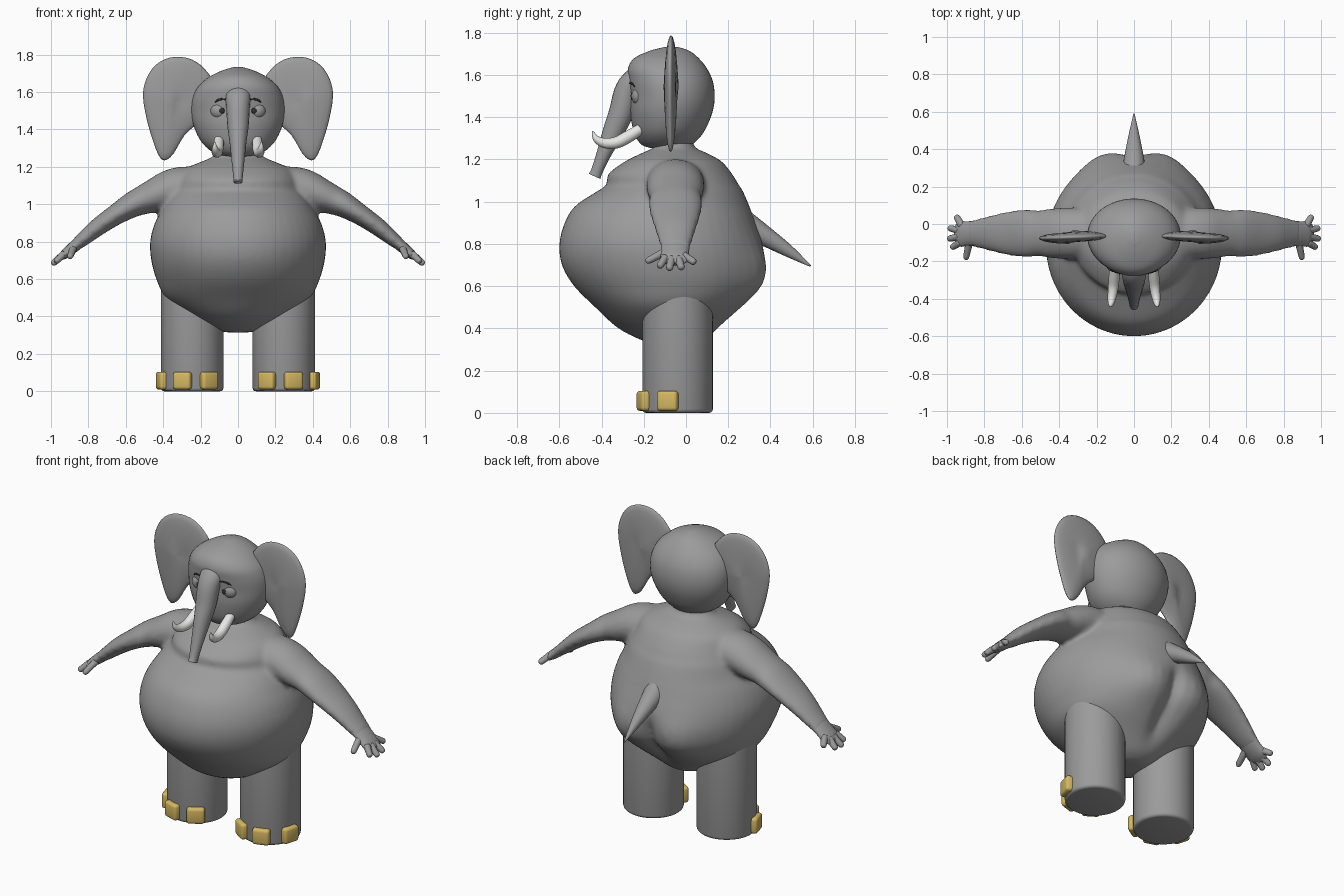
import bpy, bmesh
from math import cos, sin, pi, exp, sqrt, atan2
from mathutils import Vector, Matrix

cube = bpy.data.objects.get("Cube")
if cube:
    bpy.data.objects.remove(cube, do_unlink=True)


def material(name, r, g, b):
    m = bpy.data.materials.new(name)
    m.use_nodes = True
    m.diffuse_color = (r, g, b, 1)
    node = next(n for n in m.node_tree.nodes if n.type == 'BSDF_PRINCIPLED')
    node.inputs["Base Color"].default_value = (r, g, b, 1)
    node.inputs["Roughness"].default_value = 0.7
    return m


GREY = material("grey skin", .33, .33, .33)
YELLOW = material("yellow nail", .66, .48, .12)
IVORY = material("ivory tusk", .85, .85, .83)
DARK = material("dark eye", .03, .03, .03)


def finish(name, bm, mat):
    """Turn a bmesh into a smooth-shaded object."""
    bmesh.ops.recalc_face_normals(bm, faces=bm.faces)
    for f in bm.faces:
        f.smooth = True
    me = bpy.data.meshes.new(name)
    bm.to_mesh(me)
    bm.free()
    me.materials.append(mat)
    ob = bpy.data.objects.new(name, me)
    bpy.context.collection.objects.link(ob)
    return ob


def spline(rows, n=5):
    """Catmull-Rom interpolation of a table of numbers."""
    out = []
    for i in range(len(rows) - 1):
        quad = (rows[max(i - 1, 0)], rows[i], rows[i + 1], rows[min(i + 2, len(rows) - 1)])
        for k in range(n):
            t = k / n
            out.append([b + .5 * t * (c - a + t * (2 * a - 5 * b + 4 * c - d + t * (3 * (b - c) + d - a)))
                        for a, b, c, d in zip(*quad)])
    return out + [list(rows[-1])]


def skin(bm, rings):
    """Bridge a list of point rings and cap both ends."""
    loops = [[bm.verts.new(p) for p in ring] for ring in rings]
    for a, b in zip(loops, loops[1:]):
        for i in range(len(a)):
            j = (i + 1) % len(a)
            bm.faces.new((a[i], a[j], b[j], b[i]))
    bm.faces.new(loops[0])
    bm.faces.new(loops[-1])


def stack(bm, rows, crease=0, seg=48):
    """Horizontal sections: height, front y, back y, half width."""
    rings = []
    for z, yf, yb, w in spline(rows):
        ring = []
        for i in range(seg):
            a = 2 * pi * i / seg
            x, s = w * cos(a), sin(a)
            y = (yf + yb) / 2 + (yb - yf) / 2 * s
            if s > 0:
                y -= crease * s * exp(-(x / .05) ** 2) * exp(-((z - .58) / .17) ** 4)
                y += crease * .5 * s * exp(-((abs(x) - .2) / .1) ** 2) * exp(-((z - .62) / .15) ** 2)
            ring.append((x, y, z))
        rings.append(ring)
    skin(bm, rings)


def tube(bm, rows, side, seg=20):
    """Tapered limb: x, y, z, radius along side, radius across."""
    pts = spline(rows)
    side = Vector(side)
    rings = []
    for i, p in enumerate(pts):
        c = Vector(p[:3])
        t = Vector(pts[min(i + 1, len(pts) - 1)][:3]) - Vector(pts[max(i - 1, 0)][:3])
        u = (side - t * (side.dot(t) / t.dot(t))).normalized()
        v = t.cross(u).normalized()
        rings.append([c + u * p[3] * cos(2 * pi * k / seg) + v * p[4] * sin(2 * pi * k / seg)
                      for k in range(seg)])
    skin(bm, rings)


def ball(bm, centre, size):
    m = Matrix.Translation(centre) @ Matrix.Diagonal((*size, 1))
    bmesh.ops.create_uvsphere(bm, u_segments=24, v_segments=16, radius=1, matrix=m)


SIDES = ((1, "left"), (-1, "right"))

# Torso and arms, fused into one soft skin
bm = bmesh.new()
stack(bm, [(.315, -.12, .03, .07), (.34, -.2, .09, .14), (.4, -.32, .16, .25), (.5, -.43, .27, .385),
           (.6, -.53, .36, .437), (.7, -.588, .385, .464), (.8, -.6, .365, .47), (.9, -.575, .33, .445),
           (.98, -.525, .3, .4), (1.05, -.42, .27, .36), (1.08, -.375, .25, .34), (1.13, -.37, .22, .32),
           (1.19, -.29, .17, .28), (1.23, -.21, .1, .19), (1.26, -.15, .04, .13), (1.32, -.14, .03, .1)],
      crease=.06)
for s, _ in SIDES:
    tube(bm, [(s * x, -.05, z, ry, rz) for x, z, ry, rz in (
        (.15, 1.08, .12, .1), (.27, 1.09, .135, .112), (.36, 1.078, .137, .108), (.45, 1.045, .132, .09),
        (.51, 1.022, .122, .078), (.57, .995, .128, .068), (.66, .94, .12, .055), (.75, .878, .1, .048),
        (.83, .812, .08, .038), (.88, .772, .068, .03))], (0, 1, 0), 28)
body = finish("torso_and_arms", bm, GREY)
rm = body.modifiers.new("fuse", 'REMESH')
rm.mode, rm.voxel_size, rm.use_smooth_shade = 'VOXEL', .014, True
sm = body.modifiers.new("soften", 'SMOOTH')
sm.factor, sm.iterations = .5, 8

# Head
bm = bmesh.new()
stack(bm, [(1.255, -.17, .0, .06), (1.27, -.21, .03, .12), (1.31, -.24, .07, .175), (1.36, -.255, .1, .212),
           (1.43, -.265, .127, .24), (1.5, -.265, .136, .25), (1.57, -.272, .127, .242),
           (1.63, -.275, .1, .212), (1.68, -.245, .06, .155), (1.715, -.17, .015, .085), (1.733, -.1, -.04, .025)])
finish("head", bm, GREY)

# Trunk
bm = bmesh.new()
tube(bm, [(0, y, z, r, d) for y, z, r, d in (
    (-.2, 1.63, .05, .03), (-.25, 1.58, .066, .05), (-.28, 1.52, .063, .06), (-.308, 1.42, .057, .058),
    (-.345, 1.33, .045, .05), (-.388, 1.23, .034, .035), (-.42, 1.15, .026, .028),
    (-.433, 1.12, .024, .03))], (1, 0, 0))
finish("trunk", bm, GREY)

# Tail
bm = bmesh.new()
tube(bm, [(0, .24, .91, .07, .075), (0, .36, .845, .052, .05), (0, .48, .77, .028, .03),
          (0, .59, .695, .003, .004)], (1, 0, 0))
finish("tail", bm, GREY)

EAR = [(.15, 1.69), (.2, 1.745), (.27, 1.782), (.36, 1.785), (.44, 1.745), (.49, 1.67), (.508, 1.58),
       (.487, 1.45), (.45, 1.325), (.42, 1.255), (.39, 1.235), (.345, 1.27), (.285, 1.37), (.2, 1.45), (.14, 1.56)]

for s, side in SIDES:
    # Ear: outline thickened into a lens
    bm = bmesh.new()
    outline = spline(EAR + EAR[:1], 3)[:-1]
    rings = []
    for k in range(-6, 7):
        a = k / 6 * pi / 2 * .97
        rings.append([(s * (.34 + (x - .34) * cos(a)), -.07 + .03 * sin(a) - .03 * (x - .3),
                       1.54 + (z - 1.54) * cos(a)) for x, z in outline])
    skin(bm, rings)
    finish(side + "_ear", bm, GREY)

    # Tusk
    bm = bmesh.new()
    tube(bm, [(s * x, y, z, r, r) for x, y, z, r in (
        (.1, -.19, 1.36, .024), (.105, -.27, 1.31, .029), (.11, -.33, 1.28, .028), (.117, -.385, 1.278, .024),
        (.123, -.425, 1.298, .016), (.126, -.442, 1.335, .003))], (1, 0, 0), 16)
    finish(side + "_tusk", bm, IVORY)

    # Eye, pupil and brow
    bm = bmesh.new()
    ball(bm, (s * .1, -.218, 1.5), (.048, .04, .045))
    finish(side + "_eye", bm, GREY)
    bm = bmesh.new()
    ball(bm, (s * .085, -.256, 1.5), (.014, .006, .015))
    finish(side + "_pupil", bm, DARK)
    bm = bmesh.new()
    tube(bm, [(s * .125, -.243, 1.545, .002, .003), (s * .1, -.257, 1.56, .004, .006),
              (s * .06, -.268, 1.562, .002, .003)], (0, 1, 0), 8)
    finish(side + "_brow", bm, DARK)

    # Hand: flat palm, four fingers and a thumb
    bm = bmesh.new()
    tube(bm, [(s * .84, -.05, .805, .07, .032), (s * .89, -.052, .762, .066, .03), (s * .93, -.053, .73, .068, .024),
              (s * .955, -.054, .708, .045, .012)], (0, 1, 0))
    for bx, by, bz, tx, ty, tz in ((.88, -.095, .765, .9, -.19, .715), (.93, -.098, .735, .977, -.128, .69),
                                   (.935, -.068, .73, .995, -.08, .678), (.935, -.035, .73, .992, -.02, .682),
                                   (.92, -.01, .745, .952, .045, .71)):
        base, tip = Vector((s * bx, by, bz)), Vector((s * tx, ty, tz))
        rows = [(*base.lerp(tip, t), r, r) for t, r in ((0, .02), (.5, .018), (.85, .016), (.96, .011), (1, .004))]
        tube(bm, rows, (0, 0, 1), 12)
    finish(side + "_hand", bm, GREY)

    # Leg
    cx, cy, rad = s * .245, -.04, .167
    bm = bmesh.new()
    bmesh.ops.create_cone(bm, cap_ends=True, segments=48, radius1=rad, radius2=rad, depth=.58,
                          matrix=Matrix.Translation((cx, cy, .29)))
    rim = [e for e in bm.edges if all(v.co.z < .01 for v in e.verts)]
    bmesh.ops.bevel(bm, geom=rim, offset=.018, segments=3, profile=.5, affect='EDGES')
    leg = finish(side + "_leg", bm, GREY)

    # Toenails: rounded blocks around the front of the foot
    bm = bmesh.new()
    for dx, dy in ((-.095, -.15), (.055, -.17), (.175, -.05)):
        a = atan2(dy, s * dx)
        m = (Matrix.Translation((cx + .165 * cos(a), cy + .165 * sin(a), .057))
             @ Matrix.Rotation(a, 4, 'Z') @ Matrix.Diagonal((.055, .1, .095, 1)))
        bmesh.ops.create_cube(bm, size=1, matrix=m)
    bmesh.ops.bevel(bm, geom=bm.edges[:], offset=.016, segments=3, profile=.5, affect='EDGES')
    nails = finish(side + "_toenails", bm, YELLOW)

    for ob in (leg, nails):
        bpy.ops.object.select_all(action='DESELECT')
        ob.select_set(True)
        bpy.context.view_layer.objects.active = ob
        bpy.ops.object.shade_smooth_by_angle(angle=.6)
